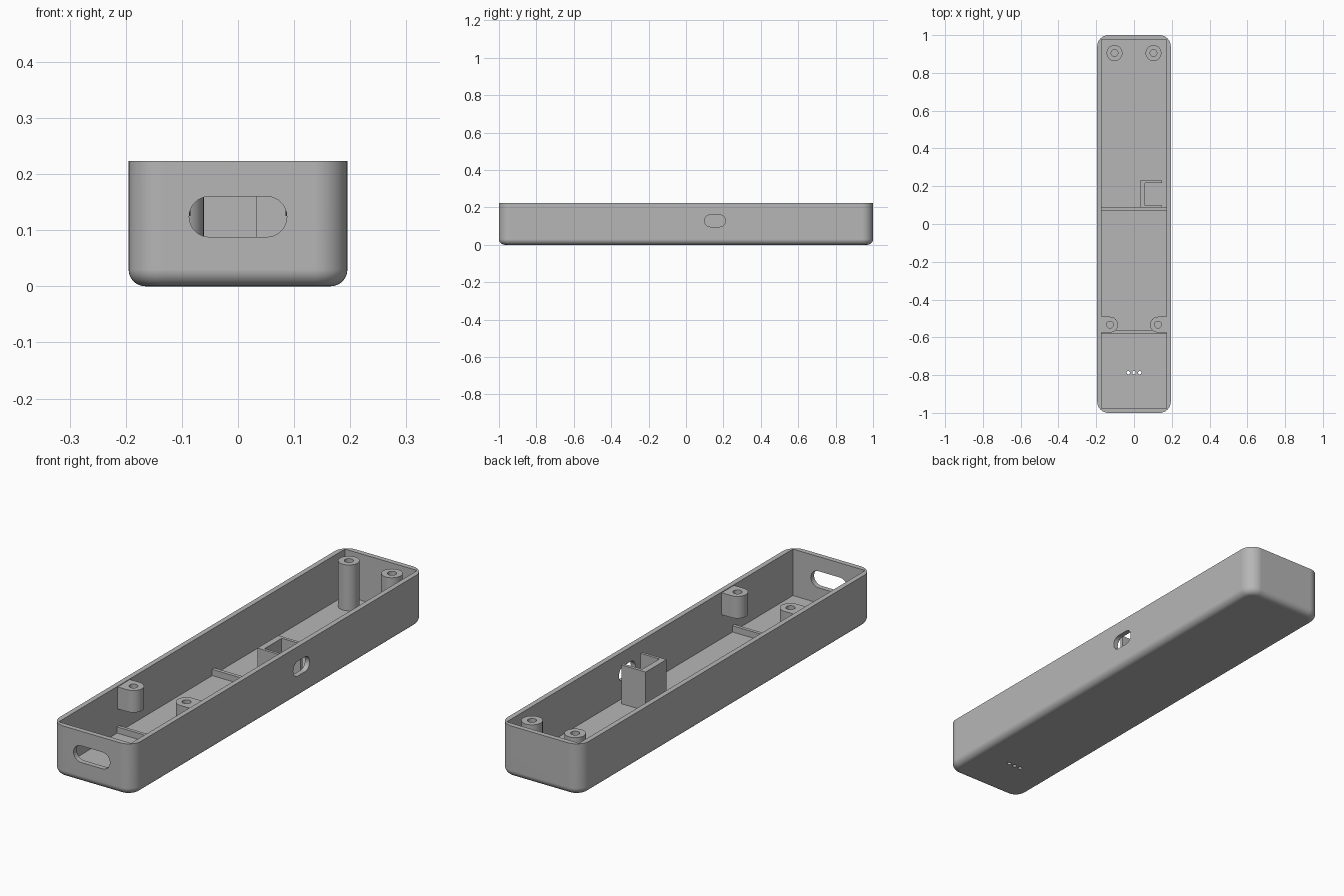
import bpy, bmesh
from math import sin, cos, pi

cube = bpy.data.objects.get("Cube")
if cube:
    bpy.data.objects.remove(cube, do_unlink=True)

grey = bpy.data.materials.new("plastic grey")
grey.use_nodes = True
COLOUR = (0.47, 0.47, 0.47, 1)
grey.diffuse_color = COLOUR
grey.node_tree.nodes["Principled BSDF"].inputs["Base Color"].default_value = COLOUR

HX, HY, TOP, WALL = 0.195, 1.0, 0.223, 0.022
FLOOR = WALL


def rounded(w, h, r, cx=0, cy=0, n=10):
    """Outline of a rounded rectangle; a full radius gives a slot or a circle."""
    pts = []
    for q, (sx, sy) in enumerate([(1, 1), (-1, 1), (-1, -1), (1, -1)]):
        for i in range(n + 1):
            a = (q + i / n) * pi / 2
            pts.append((cx + sx * (w / 2 - r) + r * cos(a),
                        cy + sy * (h / 2 - r) + r * sin(a)))
    return pts


def box(x0, x1, y0, y1):
    return [(x0, y0), (x1, y0), (x1, y1), (x0, y1)]


def loft(name, rings):
    """Solid through a stack of equal rings of 3D points, capped at both ends."""
    bm = bmesh.new()
    loops = [[bm.verts.new(p) for p in ring] for ring in rings]
    n = len(loops[0])
    for a, b in zip(loops, loops[1:]):
        for i in range(n):
            j = (i + 1) % n
            bm.faces.new((a[i], a[j], b[j], b[i]))
    bm.faces.new(loops[0])
    bm.faces.new(loops[-1])
    bmesh.ops.remove_doubles(bm, verts=bm.verts, dist=1e-5)
    bmesh.ops.recalc_face_normals(bm, faces=bm.faces)
    mesh = bpy.data.meshes.new(name)
    bm.to_mesh(mesh)
    bm.free()
    ob = bpy.data.objects.new(name, mesh)
    bpy.context.collection.objects.link(ob)
    mesh.materials.append(grey)
    return ob


def prism(name, outline, lo, hi, axis="z"):
    place = {"x": lambda u, v, d: (d, u, v),
             "y": lambda u, v, d: (u, d, v),
             "z": lambda u, v, d: (u, v, d)}[axis]
    return loft(name, [[place(u, v, d) for u, v in outline] for d in (lo, hi)])


def activate(ob):
    bpy.ops.object.select_all(action="DESELECT")
    ob.select_set(True)
    bpy.context.view_layer.objects.active = ob


def cut(ob, cutter):
    mod = ob.modifiers.new("cut", "BOOLEAN")
    mod.operation, mod.solver, mod.object = "DIFFERENCE", "EXACT", cutter
    cutter.hide_render = True
    activate(ob)
    bpy.ops.object.modifier_apply(modifier=mod.name)
    bpy.data.objects.remove(cutter, do_unlink=True)


def smooth(ob):
    activate(ob)
    bpy.ops.object.shade_smooth_by_angle(angle=pi / 6)
    ob.modifiers.new("weighted normals", "WEIGHTED_NORMAL").keep_sharp = True


# Shell with rounded corners and a filleted underside
CORNER, FILLET, STEPS = 0.06, 0.03, 8
rings = []
for i in range(STEPS + 1):
    a = i / STEPS * pi / 2
    inset = FILLET * (1 - sin(a))
    outline = rounded(2 * (HX - inset), 2 * (HY - inset), CORNER - inset)
    rings.append([(x, y, FILLET * (1 - cos(a))) for x, y in outline])
rings.append([(x, y, TOP) for x, y in rounded(2 * HX, 2 * HY, CORNER)])
shell = loft("case_shell", rings)

# Square-cornered cavity
IX, IY = HX - WALL, HY - WALL
cut(shell, prism("cavity_cutter", box(-IX, IX, -IY, IY), FLOOR, TOP + 0.1))

# Front slot, side button hole and floor pinholes
cut(shell, prism("slot_cutter", rounded(0.174, 0.072, 0.036, 0, 0.124),
                 -HY - 0.05, -IY + 0.01, "y"))
cut(shell, prism("button_cutter", rounded(0.112, 0.064, 0.032, 0.155, 0.128),
                 IX - 0.01, HX + 0.05, "x"))
for x in (-0.03, 0, 0.03):
    cut(shell, prism("pinhole_cutter", rounded(0.018, 0.018, 0.009, x, -0.787, 4),
                     -0.05, FLOOR + 0.02))
smooth(shell)

# Screw posts at the back and wall-mounted screw bosses near the front
POST_R, HOLE_R, POST_TOP = 0.042, 0.018, 0.22
for side, label in ((-1, "right"), (1, "left")):
    px, py = side * 0.103, 0.905
    post = prism("back_post_" + label, rounded(2 * POST_R, 2 * POST_R, POST_R, px, py),
                 FLOOR - 0.005, POST_TOP)
    cut(post, prism("screw_cutter", rounded(2 * HOLE_R, 2 * HOLE_R, HOLE_R, px, py),
                    0.06, 0.3))
    smooth(post)

    bx, by = side * 0.127, -0.533
    arc = [(bx - side * POST_R * cos(a), by + POST_R * sin(a))
           for a in [(i / 16 - 0.5) * pi for i in range(17)]]
    wall_x = side * (IX + 0.005)
    outline = arc + [(wall_x, by + POST_R), (wall_x, by - POST_R)]
    boss = prism("front_boss_" + label, outline, 0.125, POST_TOP)
    cut(boss, prism("screw_cutter", rounded(2 * HOLE_R, 2 * HOLE_R, HOLE_R, bx, by),
                    0.15, 0.3))
    smooth(boss)

# Low ribs across the floor
for name, y0, y1 in (("middle_rib", 0.071, 0.087), ("front_rib", -0.58, -0.565)):
    prism(name, box(-IX - 0.005, IX + 0.005, y0, y1), FLOOR - 0.005, 0.049)

# C-shaped button holder, open towards the side hole
prism("button_holder",
      [(0.148, 0.087), (0.148, 0.099), (0.058, 0.099), (0.058, 0.216),
       (0.148, 0.216), (0.148, 0.23), (0.032, 0.23), (0.032, 0.087)],
      FLOOR - 0.005, 0.19)
